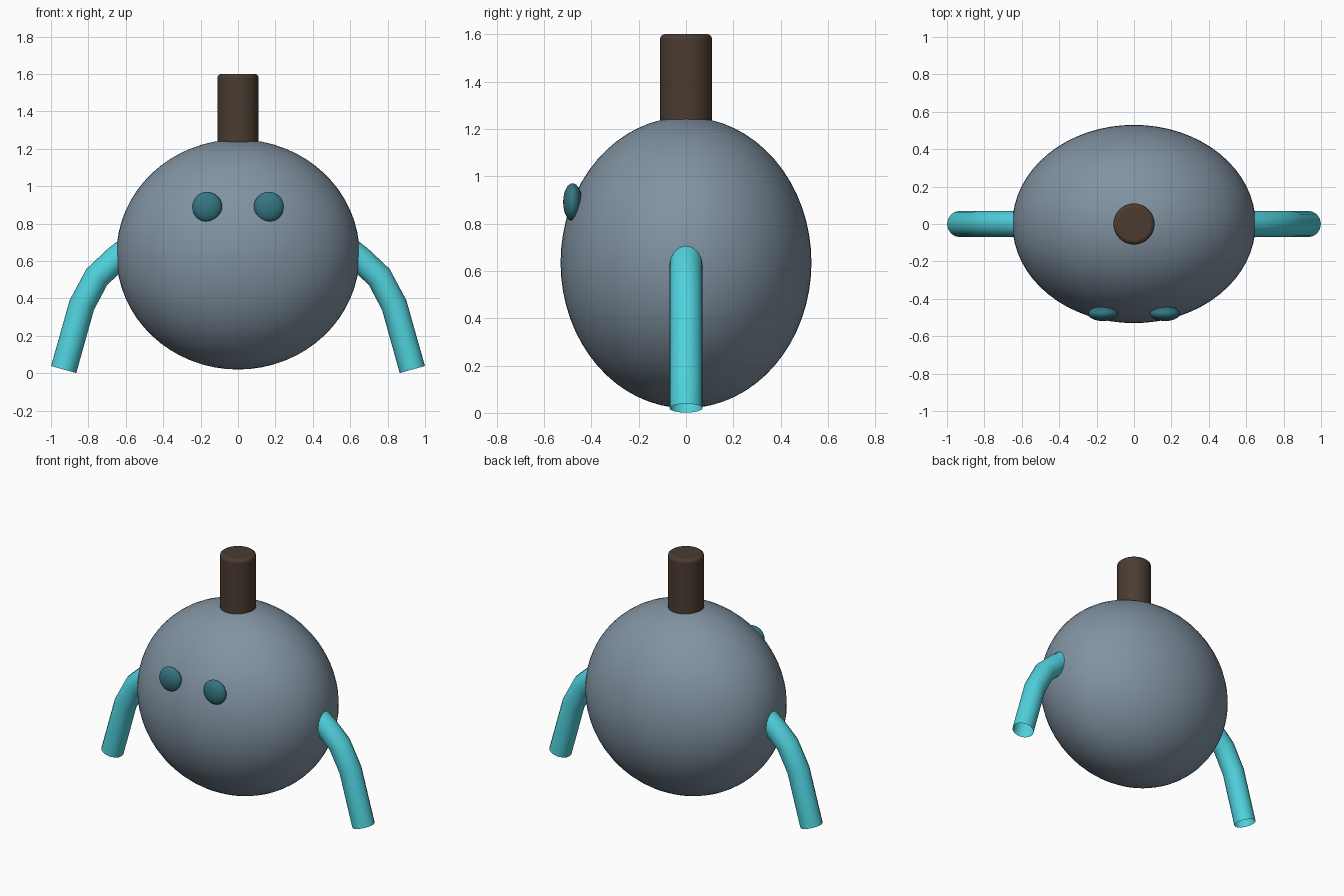
import bpy
import math

if "Cube" in bpy.data.objects:
    bpy.data.objects.remove(bpy.data.objects["Cube"])


def material(name, rgb):
    m = bpy.data.materials.new(name)
    m.diffuse_color = (*rgb, 1)
    m.use_nodes = True
    m.node_tree.nodes["Principled BSDF"].inputs["Base Color"].default_value = m.diffuse_color
    return m


SLATE = material("slate", (0.22, 0.29, 0.36))
BROWN = material("brown", (0.07, 0.045, 0.03))
TEAL = material("teal", (0.035, 0.18, 0.22))
CYAN = material("cyan", (0.08, 0.64, 0.72))


def ellipsoid(name, center, radii, mat, segments, rings):
    bpy.ops.mesh.primitive_uv_sphere_add(segments=segments, ring_count=rings,
                                         radius=1, location=center)
    ob = bpy.context.object
    ob.name = name
    ob.scale = radii
    bpy.ops.object.transform_apply(location=False, rotation=False, scale=True)
    bpy.ops.object.shade_smooth()
    ob.data.materials.append(mat)
    return ob


def arm(name, side):
    # open tube swept along a bent path, starting inside the body
    path = [(0.57, 0.675), (0.65, 0.613), (0.755, 0.515), (0.835, 0.365), (0.932, 0.02)]
    cu = bpy.data.curves.new(name, 'CURVE')
    cu.dimensions = '3D'
    cu.bevel_depth = 0.07
    cu.bevel_resolution = 6
    sp = cu.splines.new('POLY')
    sp.points.add(len(path) - 1)
    for p, (x, z) in zip(sp.points, path):
        p.co = (side * x, 0, z, 1)
    sp.use_smooth = True
    cu.materials.append(CYAN)
    ob = bpy.data.objects.new(name, cu)
    bpy.context.collection.objects.link(ob)
    bpy.ops.object.select_all(action='DESELECT')
    ob.select_set(True)
    bpy.context.view_layer.objects.active = ob
    bpy.ops.object.convert(target='MESH')


# body
ellipsoid("body", (0, 0, 0.635), (0.65, 0.53, 0.615), SLATE, 64, 32)

# stem on top with a softened rim
bpy.ops.mesh.primitive_cylinder_add(vertices=48, radius=0.11, depth=0.4,
                                    location=(0, 0, 1.4))
stem = bpy.context.object
stem.name = "stem"
stem.data.materials.append(BROWN)
bevel = stem.modifiers.new("rim", 'BEVEL')
bevel.width = 0.02
bevel.segments = 3
bevel.limit_method = 'ANGLE'
bpy.ops.object.shade_smooth_by_angle(angle=math.radians(40))

# eyes and arms, one per side
for label, side in (("left", -1), ("right", 1)):
    ellipsoid(label + "_eye", (side * 0.165, -0.479, 0.89), (0.08, 0.04, 0.08), TEAL, 32, 16)
    arm(label + "_arm", side)
